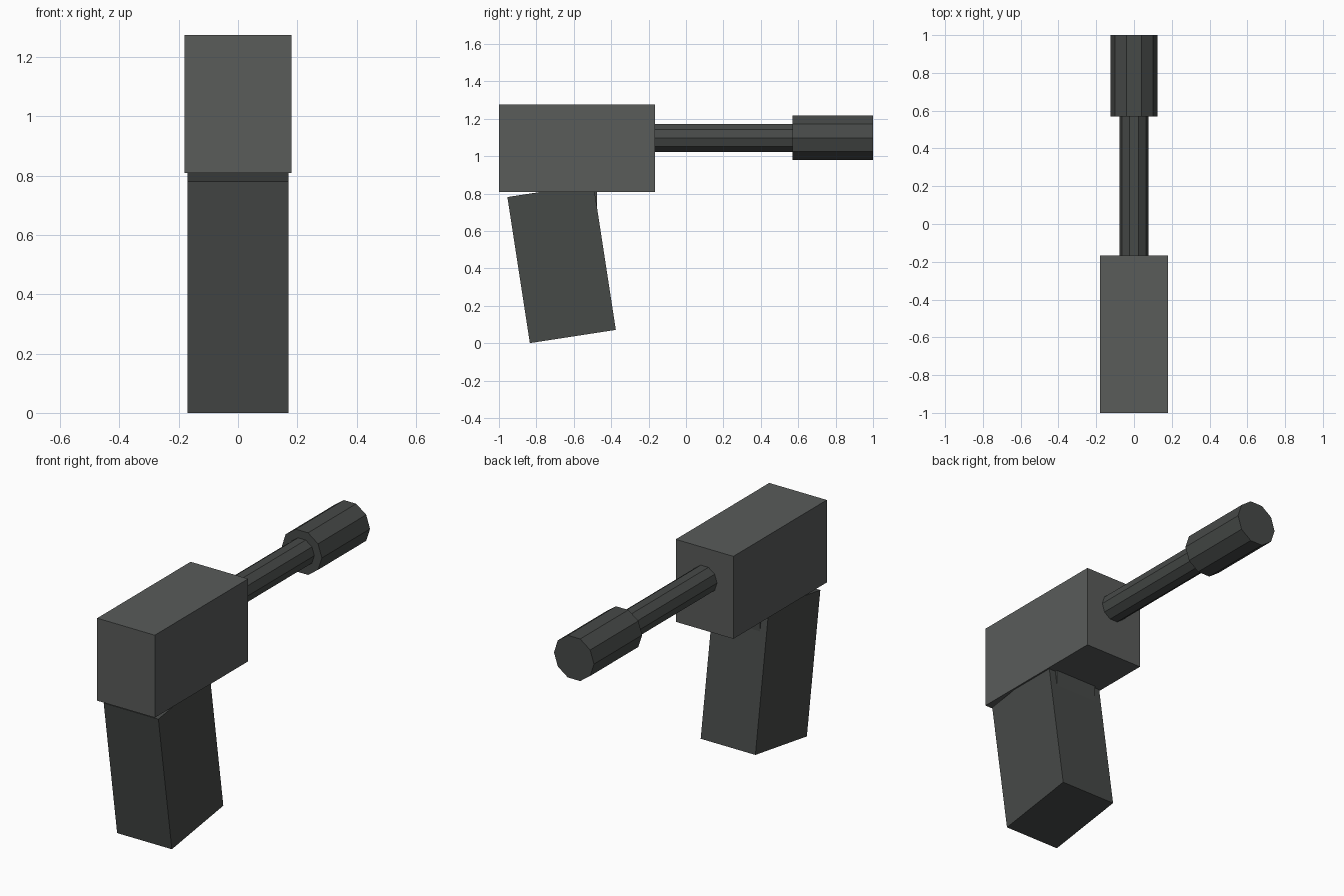
import bpy
from math import radians

if "Cube" in bpy.data.objects:
    bpy.data.objects.remove(bpy.data.objects["Cube"])


def material(name, rgb):
    m = bpy.data.materials.new(name)
    m.diffuse_color = (*rgb, 1.0)
    m.use_nodes = True
    m.node_tree.nodes["Principled BSDF"].inputs["Base Color"].default_value = m.diffuse_color
    return m


light_metal = material("light_metal", (0.10, 0.106, 0.102))
dark_metal = material("dark_metal", (0.062, 0.067, 0.064))


def box(name, centre, size, mat, tilt=0.0):
    bpy.ops.mesh.primitive_cube_add(size=1, location=centre)
    ob = bpy.context.object
    ob.name = name
    ob.scale = size
    ob.rotation_euler.x = radians(tilt)
    ob.data.materials.append(mat)
    return ob


def tube(name, radius, y0, y1, z, mat, sides=10):
    # Prism along y with a corner pointing to each side
    bpy.ops.mesh.primitive_cylinder_add(vertices=sides, radius=radius, depth=y1 - y0,
                                        location=(0, (y0 + y1) / 2, z))
    ob = bpy.context.object
    ob.name = name
    ob.rotation_euler = (radians(90), radians(90), 0)
    ob.data.materials.append(mat)
    return ob


# Main housing
box("body", (0, -0.583, 1.042), (0.36, 0.834, 0.466), light_metal)

# Tilted handle, its top sunk into the housing
box("grip", (0, -0.665, 0.426), (0.342, 0.465, 0.79), dark_metal, tilt=8.75)

# Upright block joining handle and housing
box("grip_mount", (0, -0.575, 0.76), (0.26, 0.20, 0.14), dark_metal)

# Barrel and thicker muzzle
axis_z = 1.097
tube("barrel", 0.078, -0.20, 0.60, axis_z, dark_metal)
tube("muzzle", 0.125, 0.57, 1.0, axis_z, dark_metal)
